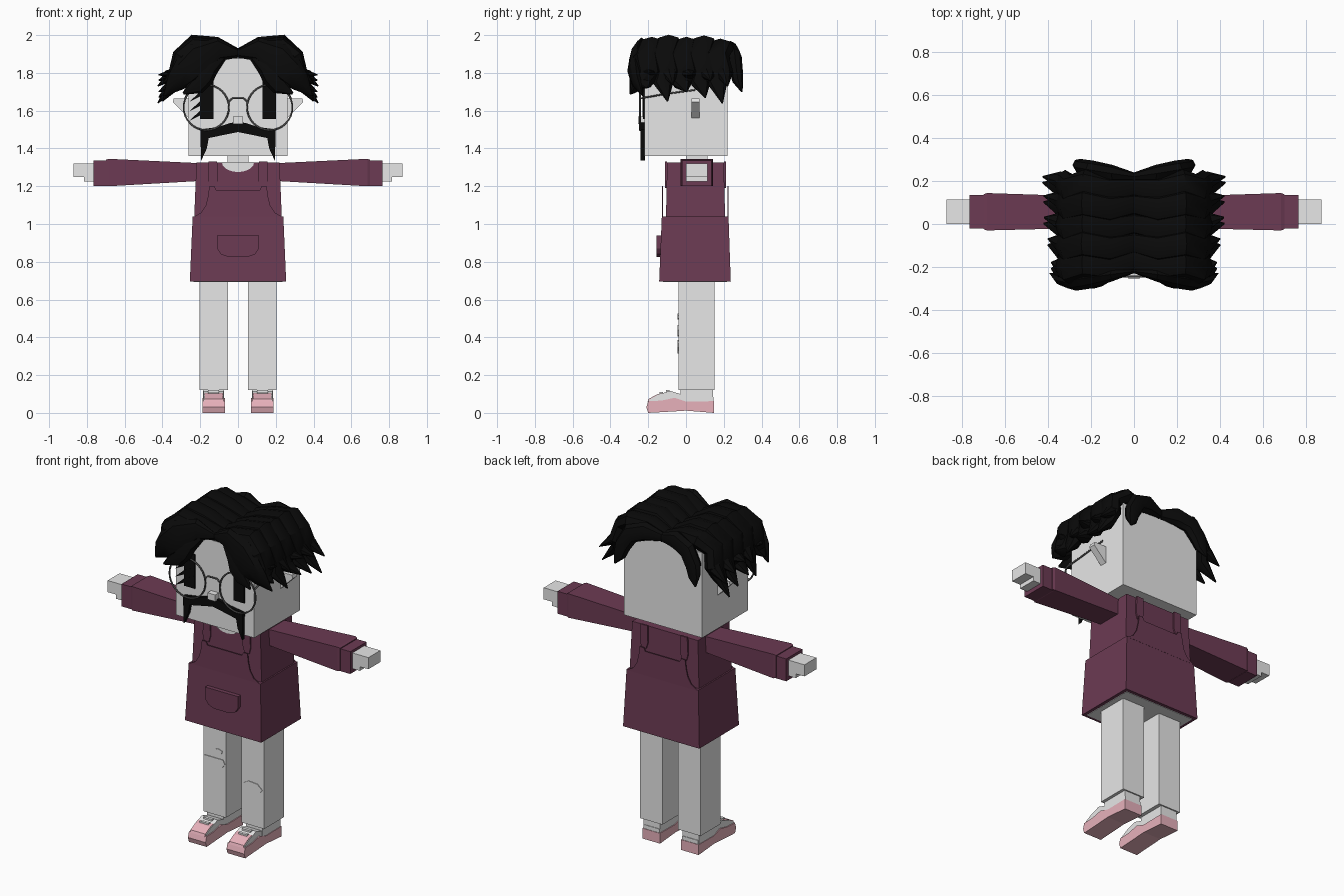
import bpy, bmesh, math
from mathutils import Vector

if "Cube" in bpy.data.objects:
    bpy.data.objects.remove(bpy.data.objects["Cube"])


def material(name, rgb):
    m = bpy.data.materials.new(name)
    m.use_nodes = True
    m.diffuse_color = (*rgb, 1)
    bsdf = next(n for n in m.node_tree.nodes if n.type == 'BSDF_PRINCIPLED')
    bsdf.inputs["Base Color"].default_value = (*rgb, 1)
    bsdf.inputs["Roughness"].default_value = 0.9
    return m


grey = material("pale grey", (0.8, 0.8, 0.8))
maroon = material("maroon", (0.15, 0.043, 0.087))
pink = material("pink", (0.8, 0.44, 0.5))
black = material("hair black", (0.003, 0.003, 0.003))
wire = material("wire grey", (0.08, 0.08, 0.08))


def finish(name, bm, mat, mirror=False, smooth=False):
    bmesh.ops.recalc_face_normals(bm, faces=bm.faces)
    me = bpy.data.meshes.new(name)
    bm.to_mesh(me)
    bm.free()
    me.materials.append(mat)
    ob = bpy.data.objects.new(name, me)
    bpy.context.collection.objects.link(ob)
    if mirror:
        ob.modifiers.new("Mirror", 'MIRROR')
    if smooth:
        bpy.ops.object.select_all(action='DESELECT')
        ob.select_set(True)
        bpy.context.view_layer.objects.active = ob
        bpy.ops.object.shade_smooth_by_angle(angle=math.radians(35))
    return ob


def loft(name, rings, mat, mirror=False, smooth=False):
    """Skin a row of equal rings and cap both ends."""
    bm = bmesh.new()
    vs = [[bm.verts.new(p) for p in r] for r in rings]
    n = len(vs[0])
    for a, b in zip(vs, vs[1:]):
        for i in range(n):
            bm.faces.new((a[i], a[(i + 1) % n], b[(i + 1) % n], b[i]))
    bm.faces.new(vs[0])
    bm.faces.new(vs[-1])
    return finish(name, bm, mat, mirror, smooth)


def rect(u0, u1, v0, v1):
    return [(u0, v0), (u1, v0), (u1, v1), (u0, v1)]


def box(name, x, y, z, mat, mirror=False):
    return loft(name, [[(a, b, h) for a, b in rect(*x, *y)] for h in z], mat, mirror)


def front_plate(name, outline, y0, y1, mat, mirror=False):
    return loft(name, [[(x, y, z) for x, z in outline] for y in (y0, y1)], mat, mirror)


def side_slab(name, outline, x0, x1, mat, mirror=False):
    return loft(name, [[(x, y, z) for y, z in outline] for x in (x0, x1)], mat, mirror)


def both(half):
    """Complete a right-hand outline with its reflection."""
    return half + [(-x, z) for x, z in reversed(half) if x > 0]


def wire_curve(name, pts, radius, cyclic=False):
    cu = bpy.data.curves.new(name, 'CURVE')
    cu.dimensions = '3D'
    cu.bevel_depth = radius
    cu.bevel_resolution = 1
    sp = cu.splines.new('POLY')
    sp.points.add(len(pts) - 1)
    for p, q in zip(sp.points, pts):
        p.co = (*q, 1)
    sp.use_cyclic_u = cyclic
    cu.materials.append(wire)
    ob = bpy.data.objects.new(name, cu)
    bpy.context.collection.objects.link(ob)


def lock(name, pts, w, t, taper):
    """Tapered hair strand: w is half width along y, t half thickness across."""
    pts = [Vector(p) for p in pts]
    rings = []
    for i, p in enumerate(pts):
        d = (pts[min(i + 1, len(pts) - 1)] - pts[max(i - 1, 0)]).normalized()
        n = d.cross(Vector((0, 1, 0))).normalized()
        ring = []
        for k in range(8):
            a = k * math.pi / 4
            ring.append(p + Vector((0, w * taper[i] * math.cos(a), 0)) + n * t * taper[i] * math.sin(a))
        rings.append(ring)
    loft(name, rings, black, True, True)


# Legs and shoes
box("leg", (0.053, 0.203), (-0.04, 0.15), (0.12, 0.74), grey, True)
box("ankle", (0.075, 0.185), (-0.03, 0.142), (0.06, 0.125), grey, True)
side_slab("shoe_sole", [(-0.2, 0), (-0.21, 0.03), (-0.2, 0.062), (-0.13, 0.065), (-0.06, 0.08),
                        (0, 0.06), (0.148, 0.062), (0.148, 0), (0, 0.012), (-0.06, 0.008)],
          0.07, 0.188, pink, True)
side_slab("shoe_upper", [(-0.195, 0.05), (-0.195, 0.07), (-0.15, 0.095), (-0.085, 0.117), (-0.015, 0.095),
                         (0.145, 0.085), (0.145, 0.05)], 0.076, 0.182, grey, True)
side_slab("toe_cap", [(-0.204, 0.06), (-0.198, 0.074), (-0.15, 0.099), (-0.12, 0.106), (-0.13, 0.07)],
          0.08, 0.178, pink, True)
for i in range(2):
    y, z = -0.14 + i * 0.035, 0.106 + i * 0.01
    box("shoe_lace", (0.1, 0.158), (y, y + 0.018), (z - 0.01, z + 0.005), grey, True)

# Worn knee patches
patches = [[(-0.195, 0.465), (-0.07, 0.465), (-0.058, 0.44), (-0.08, 0.41), (-0.16, 0.405), (-0.18, 0.43)],
           [(-0.14, 0.495), (-0.08, 0.5), (-0.075, 0.515), (-0.105, 0.525), (-0.13, 0.515)],
           [(0.057, 0.36), (0.1, 0.385), (0.16, 0.38), (0.193, 0.35), (0.16, 0.315), (0.09, 0.315)]]
for p in patches:
    front_plate("knee_patch", p, -0.044, -0.038, grey)

# Dress: flared skirt, with pale lining underneath, and bodice
loft("skirt", [[(x, y, z) for x, y in rect(-a, a, b, c)] for a, b, c, z in
               ((0.255, -0.142, 0.237, 0.695), (0.24, -0.128, 0.225, 1.04))], maroon)
box("skirt_lining", (-0.235, 0.235), (-0.122, 0.217), (0.692, 0.7), grey)
loft("bodice", [[(x, y, z) for x, y in rect(-a, a, b, c)] for a, b, c, z in
                ((0.232, -0.106, 0.207, 1.03), (0.22, -0.1, 0.2, 1.325))], maroon)
bib = both([(0.24, 1.035), (0.195, 1.06), (0.17, 1.1), (0.158, 1.15), (0.152, 1.2), (0.125, 1.2), (0.115, 1.18)])
strap = [(0.155, 1.33), (0.11, 1.33), (0.108, 1.23), (0.12, 1.19), (0.15, 1.19), (0.16, 1.23)]
for side, y_bib, y_strap in (("front", -0.128, -0.11), ("back", 0.22, 0.201)):
    front_plate(side + "_bib", bib, y_bib, y_bib + 0.006, maroon)
    front_plate(side + "_strap", strap, y_strap, y_strap + 0.01, maroon, True)
front_plate("pocket", both([(0.11, 0.94), (0.11, 0.87), (0.09, 0.84), (0.05, 0.825)]), -0.157, -0.13, maroon)
collar = [(0.085 * math.cos(a), 1.327 - 0.052 * math.sin(a)) for a in [i * math.pi / 10 for i in range(11)]]
front_plate("collar_skin", collar, -0.107, -0.1, grey)
box("neck", (-0.055, 0.055), (0, 0.115), (1.3, 1.37), grey)

# Arms, cuffs and hands
loft("sleeve", [[(x, y, z) for y, z in rect(*yy, *zz)] for x, yy, zz in
                ((0.2, (-0.018, 0.128), (1.228, 1.322)), (0.685, (-0.03, 0.144), (1.2, 1.345)),
                 (0.7, (-0.024, 0.138), (1.205, 1.34)))], maroon, True)
box("cuff", (0.69, 0.765), (-0.02, 0.135), (1.2, 1.335), maroon, True)
box("palm", (0.75, 0.815), (0, 0.114), (1.225, 1.32), grey, True)
box("fingers", (0.81, 0.872), (0, 0.114), (1.25, 1.32), grey, True)

# Head, ears and face
box("head", (-0.262, 0.262), (-0.22, 0.22), (1.36, 1.875), grey)
front_plate("ear", [(0.25, 1.55), (0.345, 1.645), (0.34, 1.665), (0.25, 1.665)], 0.03, 0.072, grey, True)
box("nose", (-0.026, 0.026), (-0.255, -0.21), (1.53, 1.57), grey)
box("eye", (0.13, 0.2), (-0.228, -0.219), (1.555, 1.76), black, True)
for z in (1.6, 1.65, 1.7):
    front_plate("eyelash", [(-0.26, z - 0.055), (-0.2, z - 0.025), (-0.125, z + 0.035), (-0.2, z)],
                -0.23, -0.222, black)
front_plate("moustache", both([(0, 1.487), (0.06, 1.475), (0.155, 1.455), (0.165, 1.4), (0.195, 1.335),
                               (0.2, 1.5), (0.1, 1.515), (0.04, 1.535), (0, 1.54)]),
            -0.24, -0.217, black)

# Round glasses
for s in (-1, 1):
    wire_curve("lens_rim", [(s * 0.168 + 0.12 * math.cos(k * math.pi / 16), -0.243,
                             1.617 + 0.12 * math.sin(k * math.pi / 16)) for k in range(32)], 0.005, True)
    wire_curve("temple", [(s * 0.28, -0.243, 1.665), (s * 0.268, -0.1, 1.69), (s * 0.265, 0.05, 1.71)], 0.005)
wire_curve("bridge", [(-0.052, -0.243, 1.645), (-0.03, -0.245, 1.665), (0.03, -0.245, 1.665),
                      (0.052, -0.243, 1.645)], 0.005)

# Hair swept from a centre parting: root y, tip y, tip x, tip z, lift
strands = [(-0.18, -0.22, 0.385, 1.72, 0), (-0.1, -0.11, 0.4, 1.65, 0.012), (-0.01, -0.01, 0.42, 1.70, 0),
           (0.08, 0.09, 0.42, 1.67, 0.008), (0.165, 0.18, 0.425, 1.64, -0.01)]
for y0, y1, tx, tz, up in strands:
    path = [(0, 1.885), (0.12, 1.93 + up), (0.23, 1.94 + up), (0.3, 1.885), (0.32, 1.8),
            (0.335, 1.74), (tx, tz)]
    ys = [y0 + (y1 - y0) * i / 6 + 0.012 * (-1) ** i for i in range(7)]
    lock("side_lock", [(x, y, z) for (x, z), y in zip(path, ys)], 0.068, 0.05,
         (0.8, 1, 1.05, 1, 0.95, 0.75, 0.06))
    lock("side_curl", [(0.3, y0, 1.87), (0.34, y1 + 0.02, 1.79), (tx, y1 + 0.04, tz + 0.09)],
         0.045, 0.035, (1, 1, 0.08))

# Fringe and nape locks framing the head
lock("fringe", [(0, -0.22, 1.905), (0.1, -0.235, 1.925), (0.2, -0.255, 1.875), (0.27, -0.27, 1.81),
                (0.33, -0.26, 1.75), (0.39, -0.23, 1.68)], 0.045, 0.09, (0.2, 0.7, 1, 0.9, 0.6, 0.05))
lock("inner_fringe", [(0.08, -0.23, 1.9), (0.155, -0.25, 1.84), (0.185, -0.265, 1.78), (0.22, -0.27, 1.73),
                      (0.29, -0.295, 1.69)], 0.035, 0.06, (0.5, 1, 1, 0.8, 0.1))
lock("nape_lock", [(0, 0.22, 1.9), (0.1, 0.235, 1.915), (0.19, 0.255, 1.885), (0.235, 0.265, 1.81),
                   (0.25, 0.275, 1.75), (0.27, 0.295, 1.7)], 0.04, 0.055, (0.5, 1, 1, 0.9, 0.7, 0.1))
